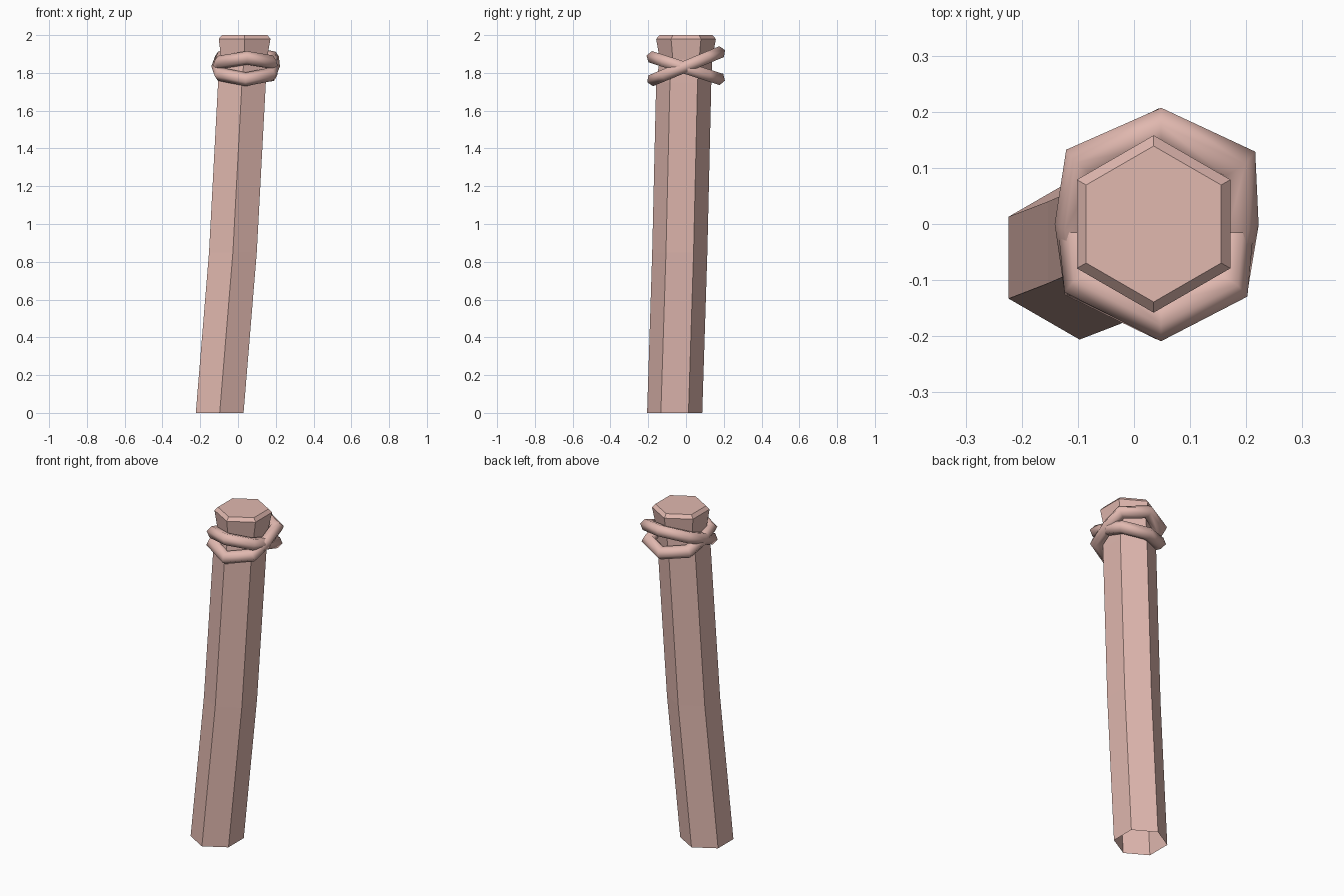
import bpy, bmesh, math
from mathutils import Vector

if "Cube" in bpy.data.objects:
    bpy.data.objects.remove(bpy.data.objects["Cube"])

mat = bpy.data.materials.new("weathered_wood")
mat.diffuse_color = (0.75, 0.48, 0.43, 1)
mat.use_nodes = True
mat.node_tree.nodes["Principled BSDF"].inputs["Base Color"].default_value = mat.diffuse_color


def bridge(bm, a, b):
    n = len(a)
    for i in range(n):
        j = (i + 1) % n
        bm.faces.new((a[i], a[j], b[j], b[i]))


def finish(bm, name):
    bmesh.ops.recalc_face_normals(bm, faces=bm.faces)
    mesh = bpy.data.meshes.new(name)
    bm.to_mesh(mesh)
    bm.free()
    mesh.materials.append(mat)
    ob = bpy.data.objects.new(name, mesh)
    bpy.context.collection.objects.link(ob)
    return ob


# Leaning hexagonal post, open underneath: x, y, z, radius of each section
sections = [(-0.097, -0.06, 0, 0.146), (-0.027, -0.033, 0.85, 0.146),
            (0.021, -0.012, 1.75, 0.146), (0.032, 0, 1.87, 0.139),
            (0.035, 0, 1.98, 0.158), (0.035, 0, 2.0, 0.139)]
bm = bmesh.new()
loops = []
for x, y, z, r in sections:
    loops.append([bm.verts.new((x + r * math.cos(math.radians(30 + 60 * i)),
                                y + r * math.sin(math.radians(30 + 60 * i)), z))
                  for i in range(6)])
for a, b in zip(loops, loops[1:]):
    bridge(bm, a, b)
bm.faces.new(loops[-1])
finish(bm, "post")


# Two tilted rope loops that cross at the sides of the post
def rope(name, outline, z_mid, slope, radius=0.036, sides=6):
    pts = [Vector((x, y, z_mid + slope * y)) for x, y in outline]
    centre = sum(pts, Vector()) / len(pts)
    up = Vector((0, -slope, 1)).normalized()
    bm = bmesh.new()
    rings = []
    for i, p in enumerate(pts):
        d0 = (p - pts[i - 1]).normalized()
        d1 = (pts[(i + 1) % len(pts)] - p).normalized()
        out = (d0 + d1).normalized().cross(up)
        if out.dot(p - centre) < 0:
            out = -out
        mitre = 1 / math.cos(d0.angle(d1) / 2)
        rings.append([bm.verts.new(p + radius * (
            out * mitre * math.cos(math.tau * k / sides)
            + up * math.sin(math.tau * k / sides))) for k in range(sides)])
    for i in range(len(rings)):
        bridge(bm, rings[i - 1], rings[i])
    ob = finish(bm, name)
    for f in ob.data.polygons:
        f.use_smooth = True


rope("rope_front_high",
     [(0.045, 0.168), (0.172, 0.108), (0.178, 0), (0.168, -0.108),
      (0.048, -0.17), (-0.09, -0.1), (-0.1, 0), (-0.085, 0.105)], 1.825, -0.32)
rope("rope_back_high",
     [(0.048, 0.17), (0.181, 0.108), (0.186, 0), (0.168, -0.108),
      (0.04, -0.168), (-0.09, -0.105), (-0.105, 0), (-0.088, 0.11)], 1.835, 0.41)
